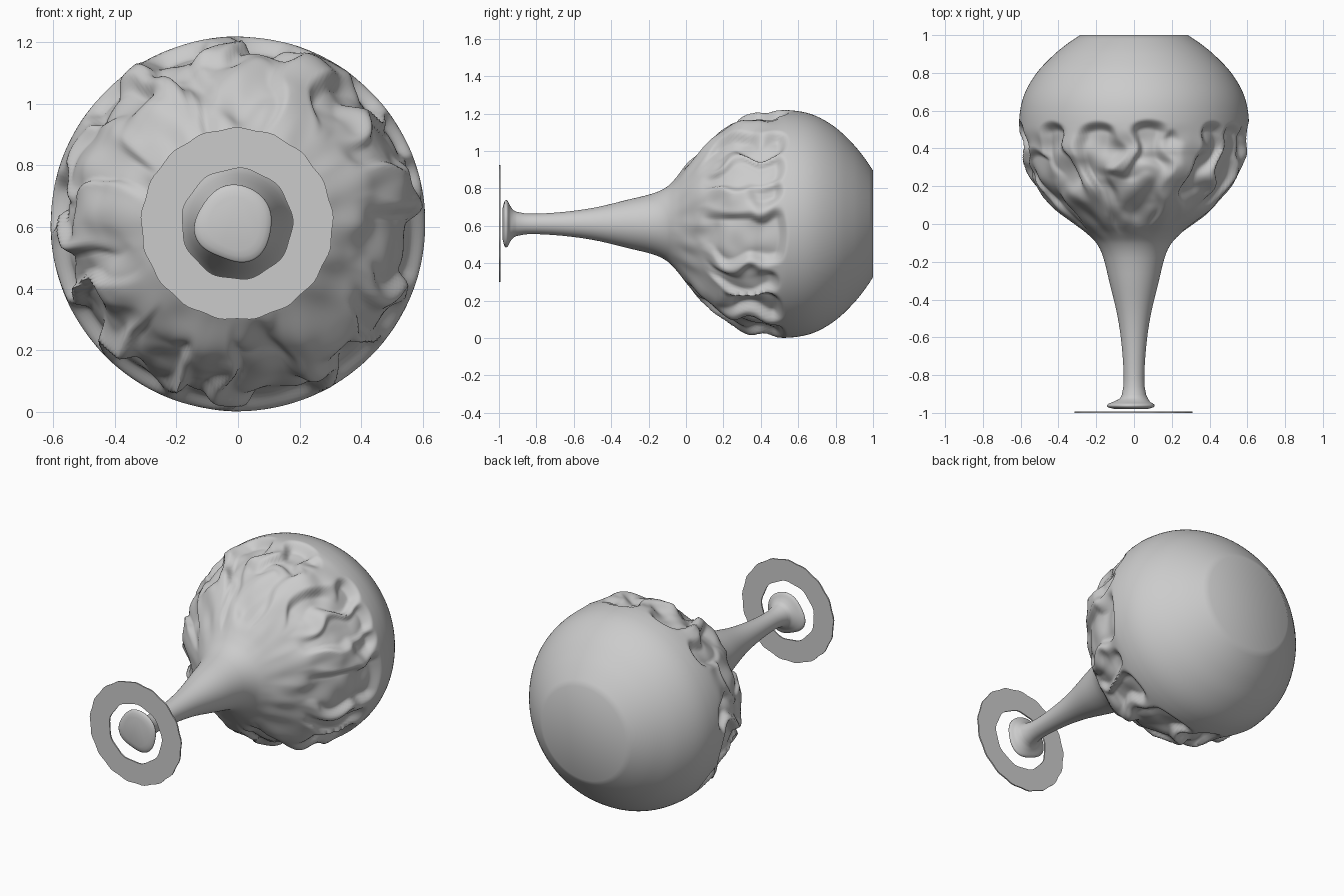
import bpy, math
from mathutils import Vector, noise

if "Cube" in bpy.data.objects:
    bpy.data.objects.remove(bpy.data.objects["Cube"])

CZ = 0.61      # height of the long horizontal axis
SEG = 288

# (y, radius) along the axis: foot flange, stem, round bowl, flat end
PROFILE = [(-.98, .085), (-.97, .12), (-.955, .122), (-.94, .095), (-.92, .072),
           (-.87, .056), (-.7, .06), (-.5, .085), (-.3, .132), (-.17, .165),
           (-.1, .2), (-.05, .25), (0, .315), (.1, .435), (.2, .528), (.3, .578),
           (.42, .6), (.55, .608), (.68, .583), (.8, .515), (.9, .42), (.96, .345), (1, .285)]

# carved hollows between the roots: angle, start y, end y, half width (deg), depth
HOLLOWS = [(82, .26, .55, 8, .055), (109, .12, .54, 8, .055), (92, .02, .3, 17, .03),
           (71, .37, .5, 2.5, .03), (46, .12, .54, 6, .05),
           (30, .14, .53, 7, .045), (17, .34, .52, 5, .045), (-6, .1, .54, 12, .05),
           (-31, .14, .5, 6, .04), (-49, .22, .52, 8, .05),
           (-78, .05, .53, 12, .05), (-102, .22, .54, 7, .045), (-124, .1, .53, 9, .045),
           (-146, .17, .54, 8, .055), (-166, .08, .5, 9, .045), (174, .25, .54, 7, .055),
           (155, .02, .4, 11, .035), (136, .16, .54, 8, .05)]


def smooth(a, b, t):
    t = min(1, max(0, (t - a) / (b - a)))
    return t * t * (3 - 2 * t)


def radius(y):
    """Cubic interpolation through the profile."""
    P = PROFILE
    i = next((k for k in range(len(P) - 1) if y <= P[k + 1][0]), len(P) - 2)
    (y0, r0), (y1, r1) = P[i], P[i + 1]

    def slope(k):
        a, b = P[max(k - 1, 0)], P[min(k + 1, len(P) - 1)]
        return (b[1] - a[1]) / (b[0] - a[0])
    h = y1 - y0
    t = (y - y0) / h
    return ((2*t**3 - 3*t*t + 1) * r0 + (t**3 - 2*t*t + t) * h * slope(i)
            + (3*t*t - 2*t**3) * r1 + (t**3 - t*t) * h * slope(i + 1))


def carve(a, y):
    """Depth of the root pattern at angle a (degrees) and position y."""
    d = Vector((math.cos(math.radians(a)), math.sin(math.radians(a)), y * 2))
    fade = 1 - smooth(.36, .5, y)
    ww = noise.noise(d * 3) * (3 + 9 * fade)
    wy = noise.noise(d * 4 + Vector((7, 3, 1))) * .05 * fade
    keep = 1
    for ang, y0, y1, w, dep in HOLLOWS:
        da = abs((a + ww - ang + 180) % 360 - 180)
        yy = y + wy
        # rounded arch at the bowl side, slow fade towards the stem
        arch = y1 - .02 * min(1.5, da / w) ** 2
        k = (1 - smooth(w - 3, w + 3, da)) * (1 - smooth(arch - .05, arch + .01, yy))
        k *= smooth(y0 - .06, y0 + .08, yy)
        keep *= 1 - k * dep / .075
    lumps = noise.noise(d * 4 + Vector((2, 9, 4))) * .03
    return .075 * (1 - keep) - lumps * smooth(-.1, .12, y) * (1 - smooth(.38, .54, y))


def make(name, verts, faces, angle):
    me = bpy.data.meshes.new(name)
    me.from_pydata(verts, [], faces)
    ob = bpy.data.objects.new(name, me)
    bpy.context.collection.objects.link(ob)
    bpy.context.view_layer.objects.active = ob
    bpy.ops.object.select_all(action='DESELECT')
    ob.select_set(True)
    bpy.ops.object.mode_set(mode='EDIT')
    bpy.ops.mesh.select_all(action='SELECT')
    bpy.ops.mesh.normals_make_consistent(inside=False)
    bpy.ops.object.mode_set(mode='OBJECT')
    bpy.ops.object.shade_smooth_by_angle(angle=math.radians(angle))
    return ob


# bowl and stem: one surface turned about the y axis
ys = [-.98 + .005 * i for i in range(0, 16)]
ys += [-.9 + .04 * i for i in range(1, 19)]
ys += [-.17 + .009 * i for i in range(0, 85)]
ys += [.6 + .02 * i for i in range(1, 21)]
ys[-1] = 1.0
verts, faces = [], []
for y in ys:
    for s in range(SEG):
        a = 360 * s / SEG
        t = math.radians(a)
        r = radius(y)
        if -.12 < y < .6:      # roots and hollows
            r -= carve(a, y)
        foot = smooth(.92, .95, -y)      # uneven, slightly shifted foot flange
        r *= 1 + foot * (.04 * math.cos(3 * t + 2.6) + .03 * math.sin(4 * t))
        verts.append((r * math.cos(t) - .012 * foot, y, CZ + r * math.sin(t)))
for j in range(len(ys) - 1):
    for s in range(SEG):
        n = (s + 1) % SEG
        faces.append((j*SEG + s, j*SEG + n, (j+1)*SEG + n, (j+1)*SEG + s))
faces.append(tuple(range(SEG)))
faces.append(tuple((len(ys) - 1) * SEG + s for s in range(SEG)))
make("bowl_and_stem", verts, faces, 80)

# thin loose ring around the foot, with a slightly wavy outline
N = 96
verts, faces = [], []
for s in range(N):
    t = 2 * math.pi * s / N
    ro = .311 + .003 * math.sin(17 * t)
    ri = .179 + .003 * math.sin(9 * t + 1)
    for r, y in ((ri, -1), (ro, -1), (ro, -.992), (ri, -.992)):
        verts.append((r * math.cos(t) - .003, y, CZ + r * math.sin(t)))
for s in range(N):
    n = (s + 1) % N
    for k in range(4):
        m = (k + 1) % 4
        faces.append((s*4 + k, s*4 + m, n*4 + m, n*4 + k))
make("foot_ring", verts, faces, 40)
